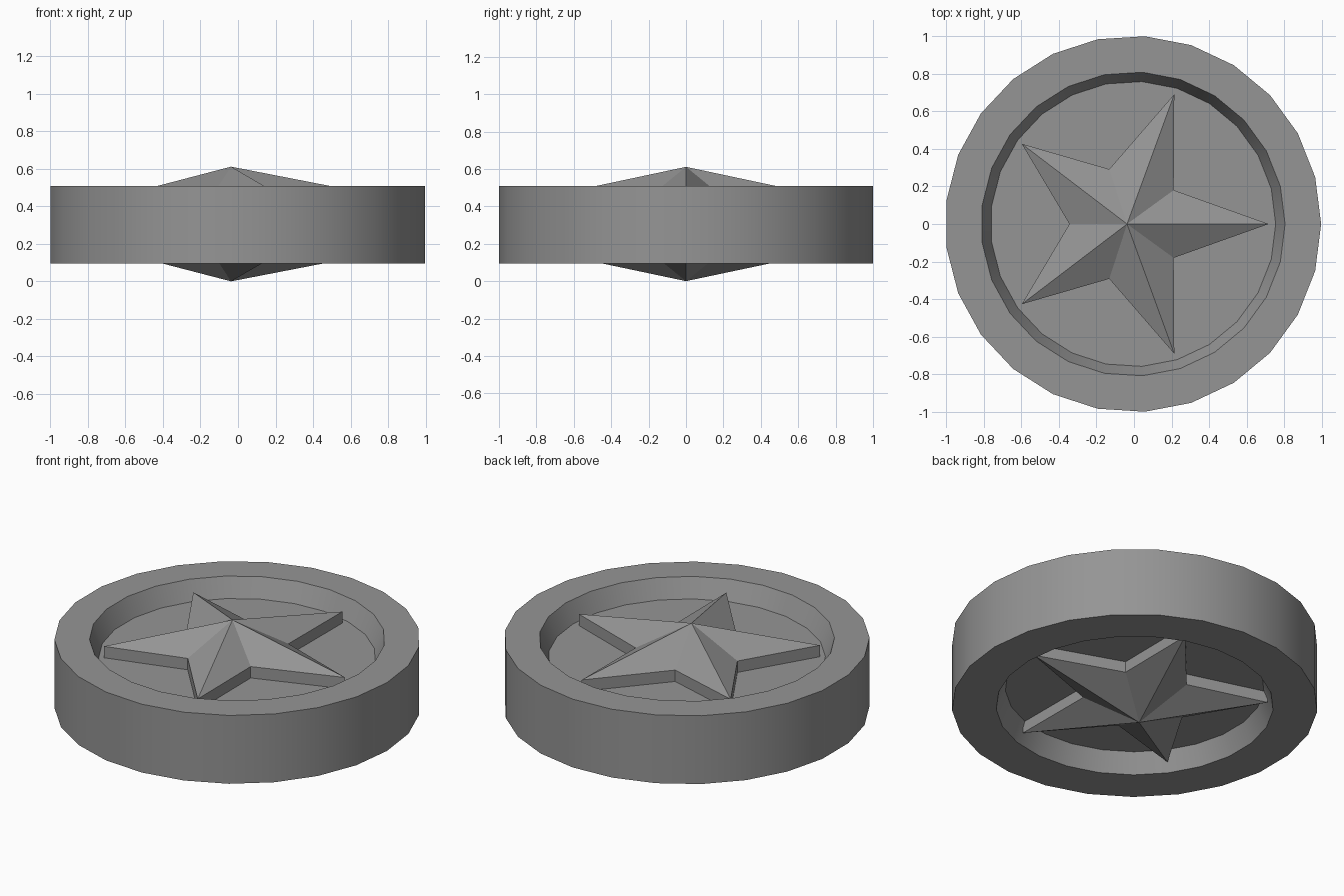
import bpy, bmesh
from math import cos, sin, tau, radians

cube = bpy.data.objects.get("Cube")
if cube:
    bpy.data.objects.remove(cube, do_unlink=True)

# Single grey material
grey = bpy.data.materials.new("grey metal")
grey.use_nodes = True
colour = (0.3, 0.3, 0.3, 1)
grey.diffuse_color = colour
grey.node_tree.nodes["Principled BSDF"].inputs["Base Color"].default_value = colour


def finish(bm, name):
    bmesh.ops.recalc_face_normals(bm, faces=bm.faces)
    mesh = bpy.data.meshes.new(name)
    bm.to_mesh(mesh)
    bm.free()
    mesh.materials.append(grey)
    obj = bpy.data.objects.new(name, mesh)
    bpy.context.collection.objects.link(obj)
    return obj


def bridge(bm, a, b):
    n = len(a)
    for i in range(n):
        j = (i + 1) % n
        bm.faces.new((a[i], a[j], b[j], b[i]))


# Round body: a turned profile with a recessed floor on both sides
SIDES, BODY_X = 25, -0.005
profile = [(0.71, 0.212), (0.76, 0.095), (1.002, 0.095),
           (1.002, 0.508), (0.81, 0.508), (0.76, 0.395)]
bm = bmesh.new()
rings = [[bm.verts.new((BODY_X + r * cos(tau * i / SIDES), r * sin(tau * i / SIDES), z))
          for i in range(SIDES)] for r, z in profile]
for lower, upper in zip(rings, rings[1:]):
    bridge(bm, lower, upper)
bm.faces.new(rings[0])
bm.faces.new(rings[-1])
body = finish(bm, "round_body")
bpy.context.view_layer.objects.active = body
body.select_set(True)
bpy.ops.object.shade_smooth_by_angle(angle=radians(30))
body.select_set(False)

# Five-pointed star: faceted peak above and below, joined by upright sides
TIP_R, TIP_X, NOTCH_R, NOTCH_X = 0.727, -0.01, 0.307, -0.037


def star_outline(bm, z):
    verts = []
    for i in range(10):
        r, x = (NOTCH_R, NOTCH_X) if i % 2 else (TIP_R, TIP_X)
        a = tau * i / 10
        verts.append(bm.verts.new((x + r * cos(a), r * sin(a), z)))
    return verts


bm = bmesh.new()
bottom, top = star_outline(bm, 0.146), star_outline(bm, 0.464)
bridge(bm, bottom, top)
for outline, peak_z in ((bottom, 0), (top, 0.611)):
    peak = bm.verts.new((NOTCH_X, 0, peak_z))
    for i in range(10):
        bm.faces.new((outline[i], outline[(i + 1) % 10], peak))
finish(bm, "star")
